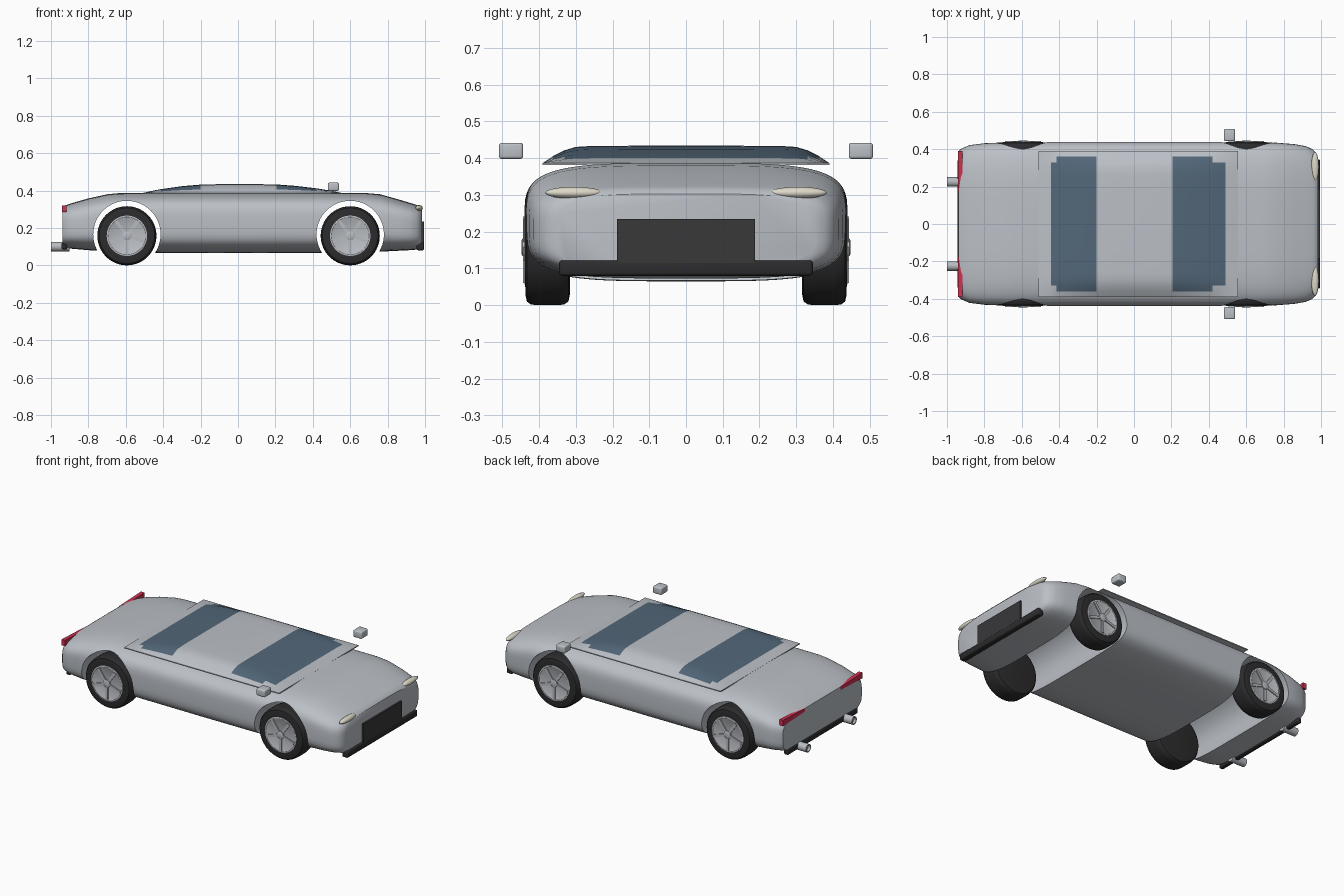
import bpy, bmesh, math
from mathutils import Matrix

if "Cube" in bpy.data.objects:
    bpy.data.objects.remove(bpy.data.objects["Cube"])


def mat(name, r, g, b):
    m = bpy.data.materials.new(name)
    m.diffuse_color = (r, g, b, 1)
    m.use_nodes = True
    m.node_tree.nodes["Principled BSDF"].inputs["Base Color"].default_value = m.diffuse_color
    return m


SILVER = mat("silver paint", 0.50, 0.53, 0.57)
GLASS = mat("blue glass", 0.085, 0.135, 0.19)
RUBBER = mat("black rubber", 0.025, 0.025, 0.027)
TRIM = mat("dark trim", 0.04, 0.04, 0.042)
METAL = mat("wheel metal", 0.48, 0.50, 0.53)
CREAM = mat("cream lamp", 0.72, 0.69, 0.58)
RED = mat("red lamp", 0.62, 0.03, 0.08)


def smooth(ob, angle=35):
    bpy.ops.object.select_all(action='DESELECT')
    ob.select_set(True)
    bpy.context.view_layer.objects.active = ob
    bpy.ops.object.shade_smooth_by_angle(angle=math.radians(angle))


def finish(name, bm, *mats):
    bmesh.ops.recalc_face_normals(bm, faces=bm.faces[:])
    me = bpy.data.meshes.new(name)
    bm.to_mesh(me)
    bm.free()
    ob = bpy.data.objects.new(name, me)
    bpy.context.collection.objects.link(ob)
    for m in mats:
        me.materials.append(m)
    smooth(ob)
    return ob


def loft(bm, rings):
    vs = [[bm.verts.new(p) for p in ring] for ring in rings]
    n = len(vs[0])
    for a, b in zip(vs, vs[1:]):
        for i in range(n):
            bm.faces.new((a[i], a[(i + 1) % n], b[(i + 1) % n], b[i]))
    bm.faces.new(vs[0])
    bm.faces.new(vs[-1])


def box(name, c, d, m, bevel=0.0):
    bm = bmesh.new()
    bmesh.ops.create_cube(bm, size=1, matrix=Matrix.Translation(c) @ Matrix.Diagonal((*d, 1)))
    if bevel:
        bmesh.ops.bevel(bm, geom=bm.edges[:], offset=bevel, segments=3, profile=0.5, affect='EDGES')
    return finish(name, bm, m)


def turned(name, profile, cx, cz, m, axis='Y', n=64, cy=0):
    # profile: (radius, position along the axis)
    rings = []
    for r, t in profile:
        ring = []
        for i in range(n):
            a = 2 * math.pi * i / n
            u, v = r * math.cos(a), r * math.sin(a)
            ring.append((cx + u, t, cz + v) if axis == 'Y' else (t, cy + u, cz + v))
        rings.append(ring)
    bm = bmesh.new()
    loft(bm, rings)
    return finish(name, bm, m)


# Body shell: superellipse sections (x, half width, top, bottom)
SECTIONS = [(-0.938, 0.388, 0.312, 0.095), (-0.925, 0.402, 0.320, 0.092),
            (-0.88, 0.422, 0.335, 0.088), (-0.80, 0.432, 0.358, 0.081),
            (-0.70, 0.437, 0.380, 0.075), (-0.64, 0.439, 0.386, 0.071),
            (-0.40, 0.440, 0.387, 0.066), (0.0, 0.440, 0.387, 0.065),
            (0.40, 0.440, 0.387, 0.066), (0.68, 0.438, 0.387, 0.070),
            (0.76, 0.435, 0.380, 0.073), (0.86, 0.427, 0.352, 0.078),
            (0.92, 0.416, 0.334, 0.081), (0.955, 0.400, 0.323, 0.084),
            (0.975, 0.380, 0.315, 0.087), (0.985, 0.350, 0.303, 0.092)]


def section(x, w, top, bot, n=64):
    out = []
    for i in range(n):
        a = 2 * math.pi * (i + 0.5) / n
        c, s = math.cos(a), math.sin(a)
        out.append((x, w * math.copysign(abs(c) ** 0.5, c),
                    (top + bot) / 2 + (top - bot) / 2 * math.copysign(abs(s) ** 0.5, s)))
    return out


bm = bmesh.new()
loft(bm, [section(*s) for s in SECTIONS])
body = finish("body_shell", bm, SILVER)

# Wheel arches, cut right through the body
WHEELS = {"rear": -0.594, "front": 0.600}
for end, x in WHEELS.items():
    cutter = turned("arch_cutter", [(0.18, -0.6), (0.18, 0.6)], x, 0.165, SILVER)
    cutter.hide_render = True
    mod = body.modifiers.new("arch", 'BOOLEAN')
    mod.operation, mod.solver, mod.object = 'DIFFERENCE', 'EXACT', cutter
    bpy.context.view_layer.objects.active = body
    bpy.ops.object.modifier_apply(modifier=mod.name)
    bpy.data.objects.remove(cutter)
smooth(body)

# Low cabin roof with front and rear glass
XS = [(-0.51, 0.0), (-0.445, 0.30), (-0.415, 0.42), (-0.30, 0.77), (-0.20, 0.95), (-0.1, 1.0),
      (0.10, 1.0), (0.205, 0.97), (0.31, 0.80), (0.42, 0.52), (0.49, 0.28), (0.555, 0.0)]
HALF = [(0.0, 1.0), (0.15, 1.0), (0.26, 0.985), (0.30, 0.93), (0.33, 0.74), (0.36, 0.42), (0.39, 0.0)]
YS = [(-y, g) for y, g in HALF[:0:-1]] + HALF
bm = bmesh.new()
grid = [[bm.verts.new((x, y, 0.387 + 0.047 * h * g)) for y, g in YS] for x, h in XS]
base = [[bm.verts.new((x, y, 0.381)) for y, g in YS] for x, h in XS]
nx, ny = len(XS), len(YS)
for i in range(nx - 1):
    for j in range(ny - 1):
        f = bm.faces.new((grid[i][j], grid[i + 1][j], grid[i + 1][j + 1], grid[i][j + 1]))
        bm.faces.new((base[i][j], base[i][j + 1], base[i + 1][j + 1], base[i + 1][j]))
        c = f.calc_center_median()
        wide = 0.36 if -0.415 < c.x < 0.42 else 0.33
        if (-0.445 < c.x < -0.20 or 0.205 < c.x < 0.49) and abs(c.y) < wide:
            f.material_index = 1
loop = [(i, 0) for i in range(nx)] + [(nx - 1, j) for j in range(1, ny)]
loop += [(i, ny - 1) for i in range(nx - 2, -1, -1)] + [(0, j) for j in range(ny - 2, 0, -1)]
for (a, b), (c, d) in zip(loop, loop[1:] + loop[:1]):
    bm.faces.new((grid[a][b], base[a][b], base[c][d], grid[c][d]))
finish("cabin_roof", bm, SILVER, GLASS)

# Wheels: tyre, rim disc, hub and five spokes
for end, x in WHEELS.items():
    for side, s in (("left", 1), ("right", -1)):
        tag = f"{end}_{side}"
        z = 0.158
        turned("tyre_" + tag, [(r, s * y) for r, y in (
            (0.128, 0.316), (0.148, 0.320), (0.156, 0.332), (0.158, 0.350), (0.158, 0.405),
            (0.156, 0.422), (0.148, 0.433), (0.130, 0.437), (0.108, 0.436))], x, z, RUBBER)
        turned("rim_" + tag, [(r, s * y) for r, y in (
            (0.108, 0.40), (0.108, 0.438), (0.100, 0.439), (0.097, 0.437))], x, z, METAL)
        turned("hub_" + tag, [(0.024, s * 0.43), (0.024, s * 0.445), (0.020, s * 0.447)], x, z, METAL, n=32)
        bm = bmesh.new()
        for k in range(5):
            m = (Matrix.Translation((x, s * 0.438, z)) @ Matrix.Rotation(math.pi / 2 + k * math.tau / 5, 4, 'Y')
                 @ Matrix.Translation((0.056, 0, 0)) @ Matrix.Diagonal((0.084, 0.010, 0.016, 1)))
            bmesh.ops.create_cube(bm, size=1, matrix=m)
        finish("spokes_" + tag, bm, METAL)

# Mirrors, lamps and exhausts on both sides
for side, s in (("left", 1), ("right", -1)):
    box("mirror_" + side, (0.51, s * 0.476, 0.42), (0.06, 0.066, 0.044), SILVER, 0.008)
    bm = bmesh.new()
    bmesh.ops.create_uvsphere(bm, u_segments=32, v_segments=16, radius=1,
                              matrix=Matrix.Translation((0.968, s * 0.305, 0.306)) @ Matrix.Diagonal((0.02, 0.078, 0.016, 1)))
    finish("headlight_" + side, bm, CREAM)
    # tail lamp: wedge, thinner towards the middle
    lamp = box("tail_light_" + side, (-0.929, s * 0.283, 0.303), (0.024, 0.214, 0.036), RED)
    for v in lamp.data.vertices:
        if abs(v.co.y) < 0.28:
            v.co.z = 0.303 + (v.co.z - 0.303) * 0.5
    turned("exhaust_" + side, [(0.025, -0.90), (0.025, -1.0), (0.019, -1.0), (0.019, -0.985)],
           0, 0.1, METAL, axis='X', n=32, cy=s * 0.225)

# Grille and bumper bars
box("grille", (0.985, 0, 0.175), (0.02, 0.376, 0.12), TRIM)
box("front_bumper", (0.975, 0, 0.101), (0.04, 0.69, 0.042), RUBBER, 0.009)
box("rear_bumper", (-0.928, 0, 0.103), (0.03, 0.69, 0.036), RUBBER, 0.008)
